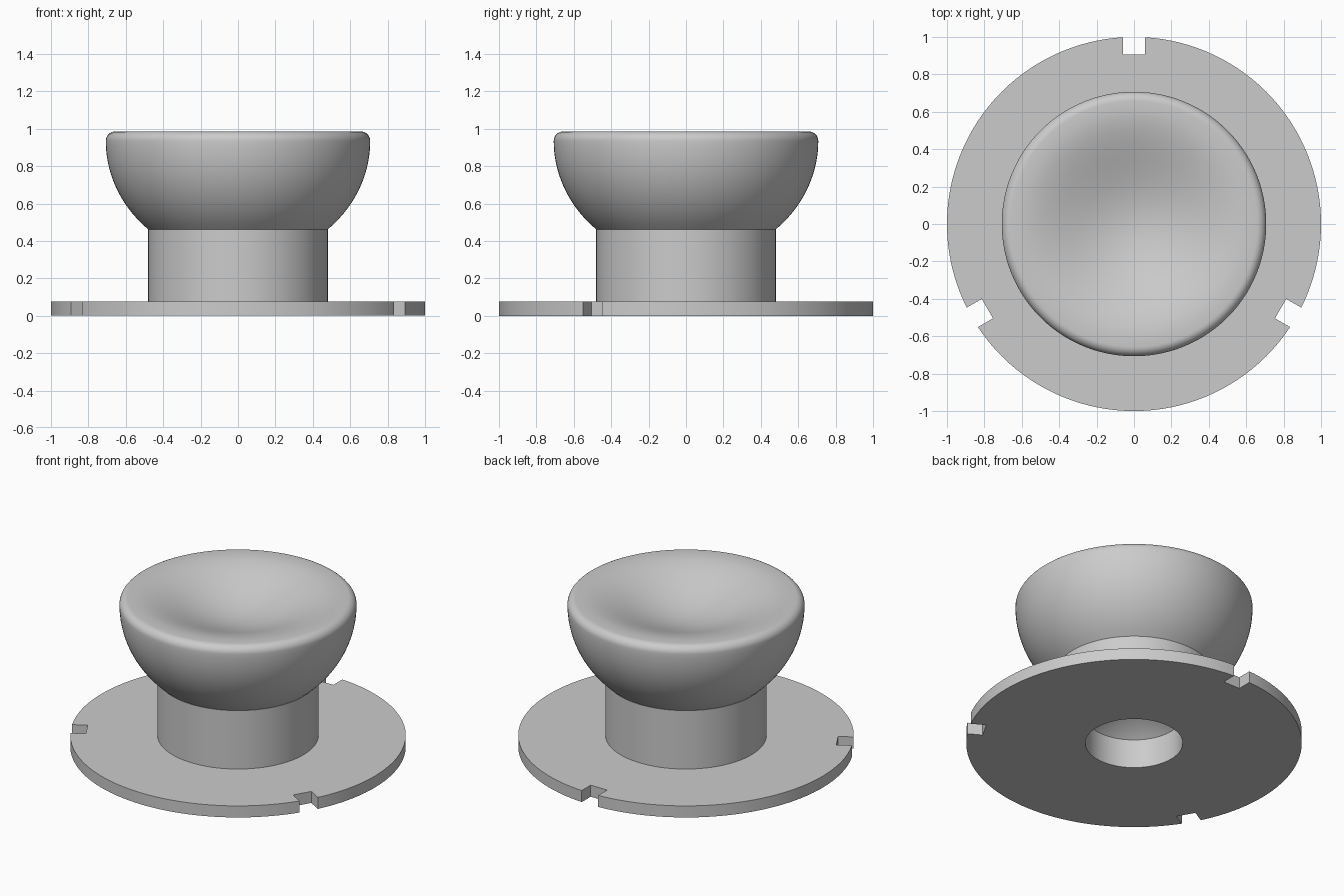
import bpy, bmesh, math
from mathutils import Matrix

cube = bpy.data.objects.get("Cube")
if cube:
    bpy.data.objects.remove(cube, do_unlink=True)

grey = bpy.data.materials.new("plain_grey")
grey.use_nodes = True
COLOUR = (0.6, 0.6, 0.6, 1)
grey.diffuse_color = COLOUR
grey.node_tree.nodes["Principled BSDF"].inputs["Base Color"].default_value = COLOUR


def make_object(name, bm):
    mesh = bpy.data.meshes.new(name)
    bm.to_mesh(mesh)
    bm.free()
    mesh.materials.append(grey)
    obj = bpy.data.objects.new(name, mesh)
    bpy.context.collection.objects.link(obj)
    return obj


def activate(obj):
    bpy.ops.object.select_all(action='DESELECT')
    obj.select_set(True)
    bpy.context.view_layer.objects.active = obj


def lathe(name, profile, closed=False, steps=128):
    """Spin a (radius, height) profile around the z axis."""
    bm = bmesh.new()
    verts = [bm.verts.new((r, 0, z)) for r, z in profile]
    edges = [bm.edges.new(pair) for pair in zip(verts, verts[1:])]
    if closed:
        edges.append(bm.edges.new((verts[-1], verts[0])))
    bmesh.ops.spin(bm, geom=verts + edges, cent=(0, 0, 0), axis=(0, 0, 1),
                   angle=math.tau, steps=steps, use_duplicate=False)
    bmesh.ops.remove_doubles(bm, verts=bm.verts, dist=1e-4)
    bmesh.ops.recalc_face_normals(bm, faces=bm.faces)
    return make_object(name, bm)


PLATE_TOP, STEM_TOP = 0.076, 0.46
HOLE_R, STEM_R, CAP_R = 0.29, 0.48, 0.707

# Base plate: flat ring with three edge notches
plate = lathe("base_plate", [(HOLE_R, 0), (1, 0), (1, PLATE_TOP), (HOLE_R, PLATE_TOP)], closed=True)
bm = bmesh.new()
for i in range(3):
    turn = Matrix.Rotation(math.radians(90 + 120 * i), 4, 'Z')
    place = turn @ Matrix.Translation((1.0, 0, 0.04)) @ Matrix.Diagonal((0.19, 0.12, 0.3, 1))
    bmesh.ops.create_cube(bm, size=1, matrix=place)
cutter = make_object("notch_cutter", bm)
cutter.hide_render = True
cut = plate.modifiers.new("notches", 'BOOLEAN')
cut.operation = 'DIFFERENCE'
cut.solver = 'EXACT'
cut.object = cutter
activate(plate)
bpy.ops.object.modifier_apply(modifier=cut.name)
bpy.data.objects.remove(cutter, do_unlink=True)

# Stem with a conical socket underneath
stem = lathe("stem", [(0, 0.42), (HOLE_R, 0.19), (HOLE_R, PLATE_TOP),
                      (STEM_R, PLATE_TOP), (STEM_R, STEM_TOP), (0, STEM_TOP)])

# Thumb cap: elliptical bowl, rounded rim, dished top
RIM_Z, TOP_Z, FILLET = 0.935, 0.985, 0.05
bowl = []
for i in range(17):
    z = STEM_TOP + (RIM_Z - STEM_TOP) * i / 16
    bowl.append((CAP_R * math.sqrt(1 - ((RIM_Z - z) / 0.645) ** 2), z))
rim = []
for i in range(1, 9):
    a = math.pi / 2 * i / 8
    rim.append((CAP_R - FILLET + FILLET * math.cos(a), RIM_Z + FILLET * math.sin(a)))
dish = []
for i in range(24, -1, -1):
    r = 0.62 * i / 24
    dish.append((r, TOP_Z - 0.15 * (1 - (r / 0.62) ** 2) ** 2))
cap = lathe("thumb_cap", bowl + rim + dish)

for obj in (plate, stem, cap):
    activate(obj)
    bpy.ops.object.shade_smooth_by_angle(angle=math.radians(30))
